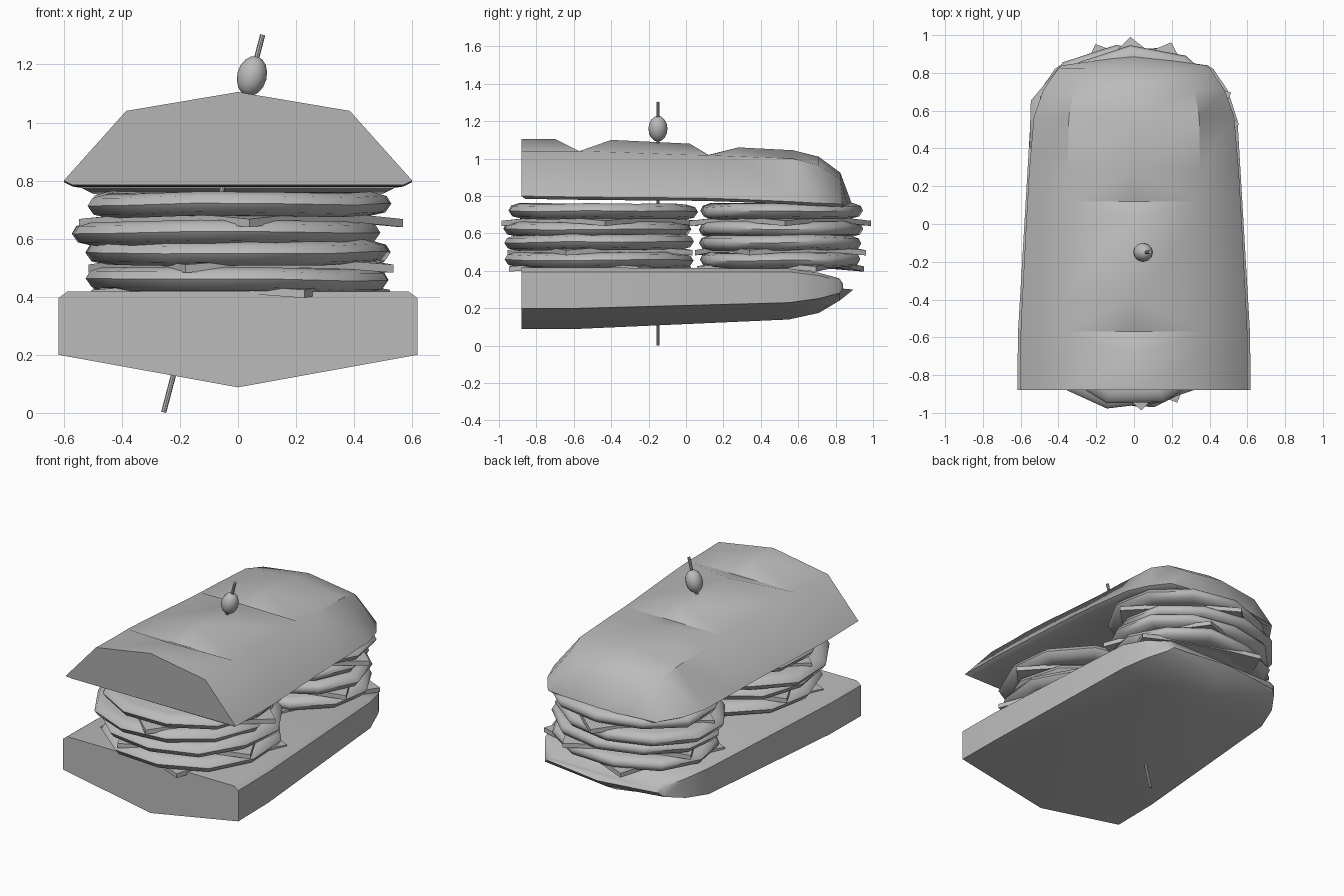
import bpy, bmesh, math, random
from mathutils import Vector, Matrix

random.seed(4)
if "Cube" in bpy.data.objects:
    bpy.data.objects.remove(bpy.data.objects["Cube"])

grey = bpy.data.materials.new("plain grey")
grey.use_nodes = True
tone = (0.5, 0.5, 0.5, 1)
grey.diffuse_color = tone
bsdf = next(n for n in grey.node_tree.nodes if n.type == 'BSDF_PRINCIPLED')
bsdf.inputs["Base Color"].default_value = tone


def finish(bm, name, angle=40):
    bmesh.ops.recalc_face_normals(bm, faces=bm.faces)
    mesh = bpy.data.meshes.new(name)
    bm.to_mesh(mesh)
    bm.free()
    mesh.materials.append(grey)
    obj = bpy.data.objects.new(name, mesh)
    bpy.context.collection.objects.link(obj)
    bpy.ops.object.select_all(action='DESELECT')
    obj.select_set(True)
    bpy.context.view_layer.objects.active = obj
    bpy.ops.object.shade_smooth_by_angle(angle=math.radians(angle))
    return obj


def loft(name, rings, notches=()):
    """Skin closed rings; the first point of each is the ridge or keel."""
    bm = bmesh.new()
    loops = [[bm.verts.new(p) for p in ring] for ring in rings]
    n = len(loops[0])
    for i, (a, b) in enumerate(zip(loops, loops[1:])):
        for j in range(n):
            k = (j + 1) % n
            if j in (0, n - 1) and (i in notches or i + 1 in notches):
                # Split beside a score so that it tapers to the shoulder
                r, s = (j, k) if j == 0 else (k, j)
                if i + 1 in notches:
                    bm.faces.new((a[r], a[s], b[s]))
                    bm.faces.new((a[r], b[s], b[r]))
                else:
                    bm.faces.new((a[r], a[s], b[r]))
                    bm.faces.new((a[s], b[s], b[r]))
            else:
                bm.faces.new((a[j], a[k], b[k], b[j]))
    bm.faces.new(loops[0])
    bm.faces.new(loops[-1])
    return finish(bm, name)


def mirrored(half):
    """Complete a half section whose first point is on the centre line."""
    return half + [(-x, y, z) for x, y, z in reversed(half[1:])]


# Upper bread: y, ridge z, shoulder x and z, rim half-width and z
upper = [
    (-.88, 1.105, .385, 1.04, .60, .80),
    (-.70, 1.105, .38, 1.04, .60, .797),
    (-.57, 1.04, .38, 1.04, .60, .795),
    (-.40, 1.10, .375, 1.035, .592, .793),
    (.02, 1.08, .355, 1.02, .57, .79),
    (.12, 1.02, .35, 1.018, .564, .788),
    (.28, 1.06, .35, 1.012, .555, .783),
    (.57, 1.045, .345, 1.00, .53, .77),
    (.71, 1.01, .32, .965, .48, .762),
    (.825, .925, .26, .89, .40, .758),
]
rings = []
for i, (y, top, sx, sz, w, rim) in enumerate(upper):
    inset = .02 if i == 0 else 0
    rings.append(mirrored([(0, y, top), (sx, y, sz), (w, y, rim),
                           (w - .03, y + inset, rim - .015)]))
rings.append(mirrored([(0, .89, .75), (.2, .865, .755),
                       (.38, .84, .75), (.36, .83, .738)]))
loft("upper_bread", rings, notches=(2, 5))

# Lower bread: y, keel z, side low z, side high z, top z, half-width
lower = [
    (-.88, .088, .20, .395, .418, .618),
    (-.57, .09, .20, .395, .418, .614),
    (.55, .14, .23, .395, .412, .548),
    (.71, .175, .252, .375, .39, .495),
    (.82, .24, .28, .345, .36, .42),
]
rings = [mirrored([(0, y, keel), (w, y, low), (w, y, high), (w - .03, y, top)])
         for y, keel, low, high, top, w in lower]
rings.append(mirrored([(0, .895, .30), (.39, .84, .305),
                       (.39, .84, .32), (.36, .84, .33)]))
loft("lower_bread", rings)


def slice_disc(name, x, y, z, rx, ry):
    """Irregular round slice with a soft edge."""
    sides = 11
    turn = random.uniform(0, math.tau)
    wobble = [random.uniform(.97, 1.02) for _ in range(sides)]
    lift = [random.uniform(-.006, .006) for _ in range(sides)]
    bm = bmesh.new()
    loops = []
    for scale, dz in ((.86, -.042), (.96, -.03), (1, 0), (.97, .026), (.88, .04)):
        loops.append([bm.verts.new((
            x + rx * scale * wobble[i] * math.cos(turn + i * math.tau / sides),
            y + ry * scale * wobble[i] * math.sin(turn + i * math.tau / sides),
            z + dz + lift[i])) for i in range(sides)])
    for a, b in zip(loops, loops[1:]):
        for i in range(sides):
            k = (i + 1) % sides
            bm.faces.new((a[i], a[k], b[k], b[i]))
    bm.faces.new(loops[0])
    bm.faces.new(loops[-1])
    finish(bm, name, 60)


def cheese(name, x, y, z, rx, ry, angle):
    """Thin square slice with drooping corners."""
    bm = bmesh.new()
    bmesh.ops.create_grid(bm, x_segments=4, y_segments=4, size=.71)
    bm.transform(Matrix.Rotation(math.radians(angle), 4, 'Z'))
    for v in bm.verts:
        r = v.co.xy.length
        v.co = (x + v.co.x * rx, y + v.co.y * ry, z - .022 * r ** 4)
    top = bm.faces[:]
    made = bmesh.ops.extrude_face_region(bm, geom=top)
    bmesh.ops.translate(bm, vec=(0, 0, .028), verts=[
        v for v in made["geom"] if isinstance(v, bmesh.types.BMVert)])
    finish(bm, name)


# Two stacks of filling
for side, cy, rx, ry in (("front", -.46, .54, .515), ("rear", .505, .53, .44)):
    layers = ((0, 0, .458), (0, 0, .552), (-.05, -.02, .622), (0, 0, .717))
    for i, (dx, dy, z) in enumerate(layers):
        slice_disc(f"{side}_meat_slice_{i + 1}", dx, cy + dy * (side == "front"),
                   z, rx, ry)
    for i, (z, angle) in enumerate(((.418, 68), (.505, 25), (.662, 48))):
        cheese(f"{side}_cheese_slice_{i + 1}", .01, cy, z, rx * 1.03,
               ry * (1.02 if side == "front" else 1.1), angle)

# Slanted pick and olive
low, high = Vector((-.256, -.15, .002)), Vector((.085, -.15, 1.302))
lean = (high - low).to_track_quat('Z', 'Y').to_matrix().to_4x4()
bm = bmesh.new()
bmesh.ops.create_cone(bm, cap_ends=True, segments=8, radius1=.009, radius2=.009,
                      depth=(high - low).length,
                      matrix=Matrix.Translation((low + high) / 2) @ lean)
finish(bm, "pick")
bm = bmesh.new()
bmesh.ops.create_uvsphere(bm, u_segments=12, v_segments=8, radius=1,
                          matrix=Matrix.Translation((.048, -.15, 1.16)) @ lean
                          @ Matrix.Diagonal((.051, .051, .07, 1)))
finish(bm, "olive", 60)
